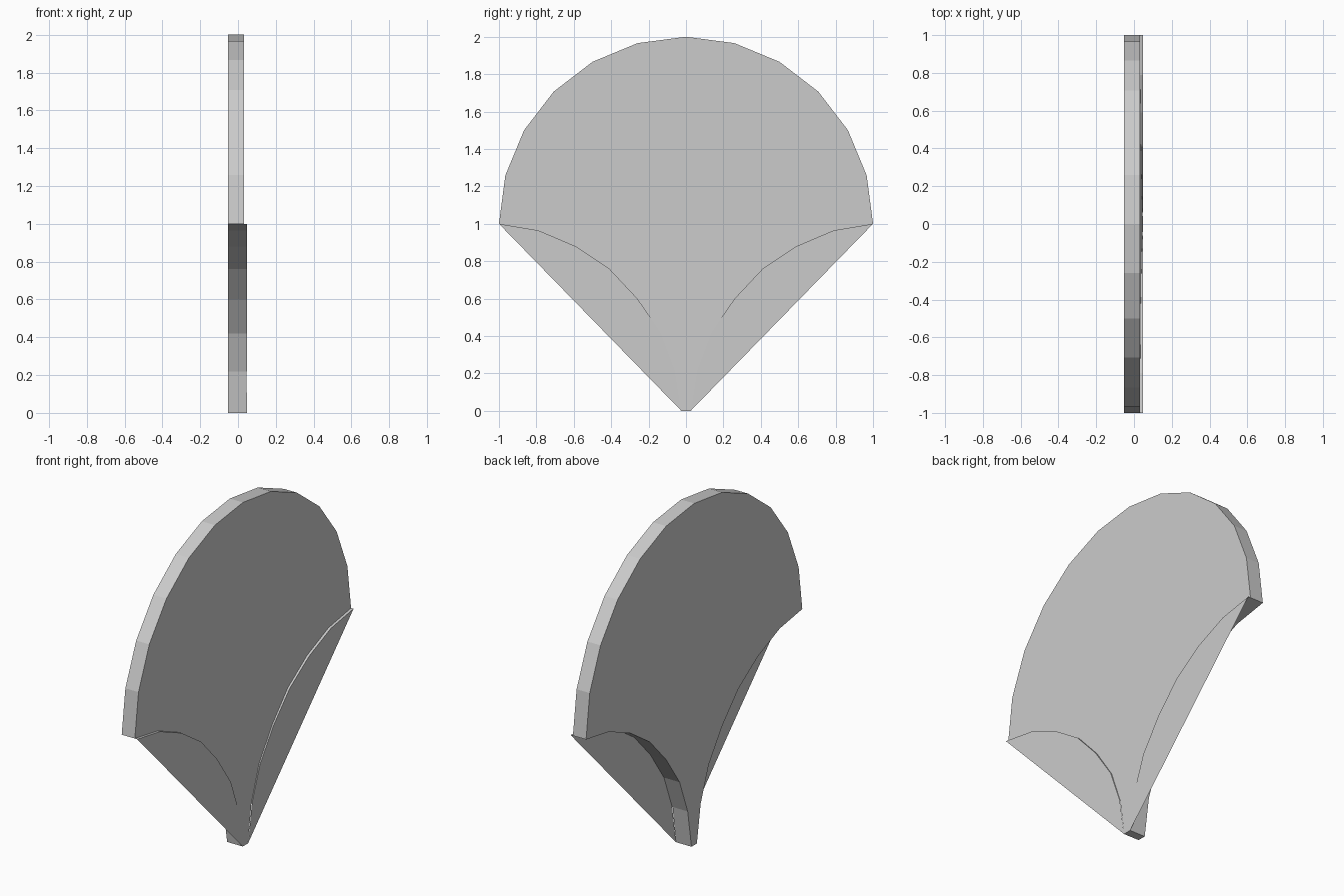
import bpy, bmesh, math

if "Cube" in bpy.data.objects:
    bpy.data.objects.remove(bpy.data.objects["Cube"])

BACK, FACE, LIP = -0.053, 0.032, 0.048

# Concave lower side, (half width, height) from tip corner to foot
side = [(1, 1), (0.79, 0.965), (0.59, 0.88), (0.41, 0.76),
        (0.26, 0.6), (0.135, 0.42), (0.06, 0.22), (0.025, 0)]
# Rounded top, stepped every 15 degrees from +y to -y
arc = [(math.cos(math.radians(a)), 1 + math.sin(math.radians(a))) for a in range(0, 181, 15)]


def make_object(name, build):
    bm = bmesh.new()
    build(bm)
    mesh = bpy.data.meshes.new(name)
    bm.to_mesh(mesh)
    bm.free()
    obj = bpy.data.objects.new(name, mesh)
    bpy.context.collection.objects.link(obj)
    return obj


def front_x(z):
    # Front face swells slightly towards the foot
    return FACE + (LIP - FACE) * (1 - min(z, 1))


def plate(bm):
    outline = arc + [(-y, z) for y, z in side[1:]] + side[:0:-1]
    back = [bm.verts.new((BACK, y, z)) for y, z in outline]
    front = [bm.verts.new((front_x(z), y, z)) for y, z in outline]
    n, a, s = len(outline), len(arc), len(side)
    bm.faces.new(back[::-1])
    for i in range(n):
        j = (i + 1) % n
        bm.faces.new((back[i], back[j], front[j], front[i]))
    bm.faces.new(front[:a])
    # Lower front as strips between the two curved sides
    left = front[a - 1:a + s - 1]
    right = [front[0]] + front[:a + s - 2:-1]
    for i in range(s - 1):
        bm.faces.new((right[i], left[i], left[i + 1], right[i + 1]))
    bmesh.ops.recalc_face_normals(bm, faces=bm.faces[:])


def web(sign):
    # Thin side web, standing slightly proud of the plate face
    def build(bm):
        rim = [bm.verts.new((LIP, sign * y, z)) for y, z in side]
        base = [bm.verts.new((front_x(z), sign * y, z)) for y, z in side]
        bm.faces.new(rim if sign < 0 else rim[::-1])
        for i in range(len(side) - 2):
            bm.faces.new((rim[i], rim[i + 1], base[i + 1], base[i]))
    return build


make_object("fan_plate", plate)
for label, sign in (("left", -1), ("right", 1)):
    make_object(label + "_side_web", web(sign))
